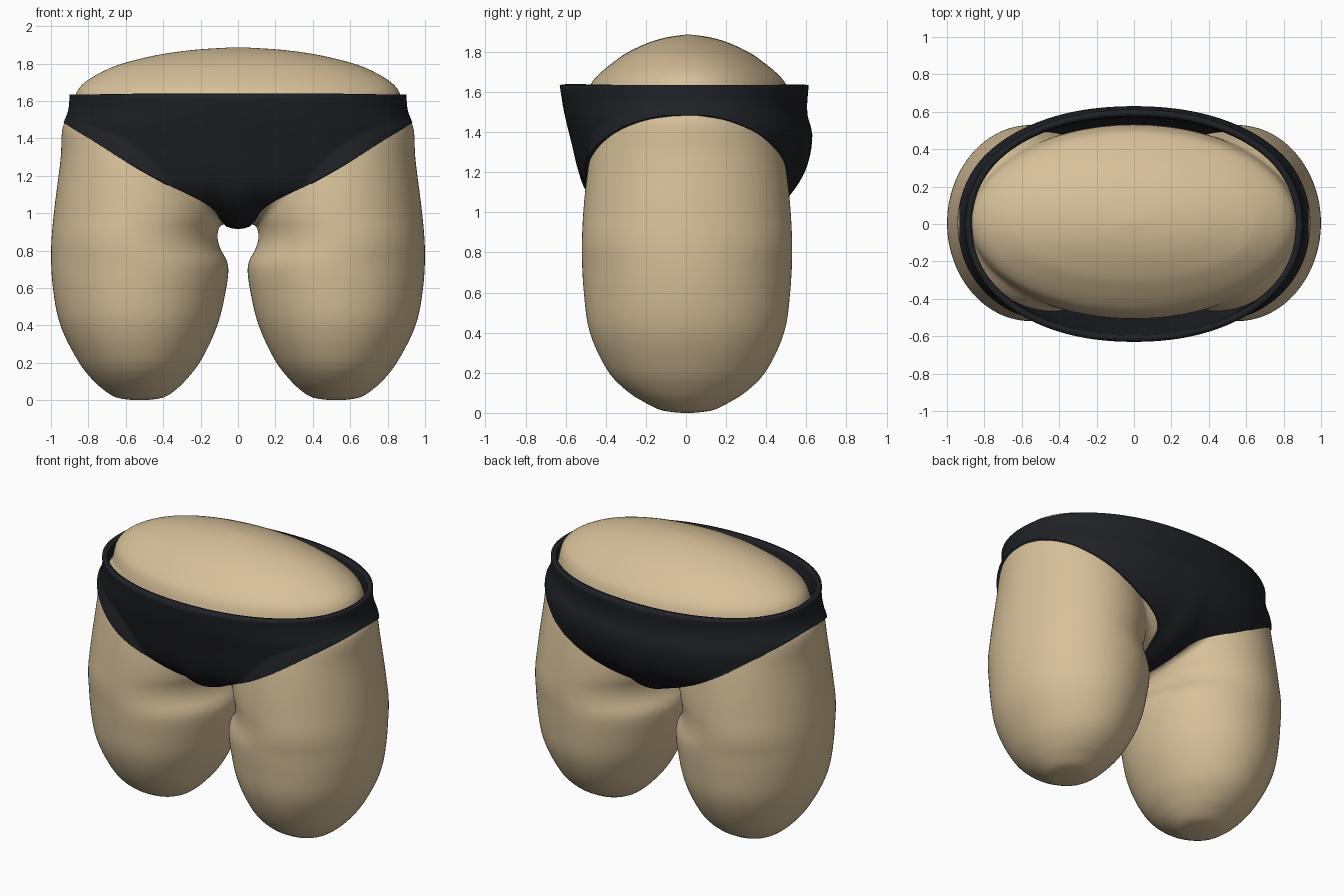
import bpy, bmesh, math

if "Cube" in bpy.data.objects:
    bpy.data.objects.remove(bpy.data.objects["Cube"])


def curve(pts, z):
    """Smooth interpolation of a short list of (z, value) points."""
    if z <= pts[0][0]:
        return pts[0][1]
    if z >= pts[-1][0]:
        return pts[-1][1]
    n = len(pts)

    def slope(i):
        a, b = pts[max(i - 1, 0)], pts[min(i + 1, n - 1)]
        return (b[1] - a[1]) / (b[0] - a[0])
    for i in range(n - 1):
        (z0, v0), (z1, v1) = pts[i], pts[i + 1]
        if z <= z1:
            h = z1 - z0
            t = (z - z0) / h
            v = ((2*t**3 - 3*t*t + 1) * v0 + (t**3 - 2*t*t + t) * h * slope(i)
                 + (3*t*t - 2*t**3) * v1 + (t**3 - t*t) * h * slope(i + 1))
            return min(max(v, min(v0, v1)), max(v0, v1))


def material(name, rgb):
    m = bpy.data.materials.new(name)
    m.diffuse_color = (*rgb, 1)
    m.use_nodes = True
    m.node_tree.nodes["Principled BSDF"].inputs["Base Color"].default_value = m.diffuse_color
    return m


def finish(bm, name, mat):
    bmesh.ops.recalc_face_normals(bm, faces=bm.faces)
    for f in bm.faces:
        f.smooth = True
    me = bpy.data.meshes.new(name)
    bm.to_mesh(me)
    bm.free()
    me.materials.append(mat)
    ob = bpy.data.objects.new(name, me)
    bpy.context.collection.objects.link(ob)
    return ob


def bridge(bm, rings):
    for a, b in zip(rings, rings[1:]):
        for i in range(len(a)):
            j = (i + 1) % len(a)
            bm.faces.new((a[i], a[j], b[j], b[i]))


def loft(bm, sections, n=64):
    """Closed solid from sections (z, centre x, centre y, rx, ry)."""
    rings = []
    for z, cx, cy, rx, ry in sections:
        rings.append([bm.verts.new((cx + rx * math.cos(2*math.pi*i/n),
                                    cy + ry * math.sin(2*math.pi*i/n), z)) for i in range(n)])
    bridge(bm, rings)
    bm.faces.new(rings[0])
    bm.faces.new(rings[-1])


skin = material("skin", (0.68, 0.53, 0.32))
cloth = material("dark_cloth", (0.014, 0.015, 0.019))

# Thigh profiles
outer = [(0, .56), (.01, .64), (.04, .70), (.1, .77), (.2, .85), (.4, .95), (.6, .99), (.8, 1.0),
         (1.0, .985), (1.3, .948), (1.47, .937), (1.52, .90), (1.6, .82)]
inner = [(0, .49), (.01, .41), (.04, .35), (.1, .285), (.2, .205), (.4, .11), (.6, .062), (.71, .05),
         (.76, .065), (.82, .10), (.9, .11), (.96, .09), (1.05, .08), (1.6, .12)]
depth = [(0, .035), (.01, .12), (.04, .19), (.1, .29), (.2, .39), (.4, .485), (.6, .515), (.8, .525),
         (1.0, .518), (1.2, .497), (1.35, .47), (1.47, .43), (1.6, .34)]


def thigh(z):
    o, i = curve(outer, z), curve(inner, z)
    return (o + i) / 2, (o - i) / 2, curve(depth, z)


# Body: domed waist plus two rounded thigh stumps, fused
bm = bmesh.new()
levels = [0, .004, .01, .02] + [.04 * k for k in range(1, 41)]
for side in (-1, 1):
    loft(bm, [(z, side * thigh(z)[0], .005, thigh(z)[1], thigh(z)[2]) for z in levels])
waist_x = [(.94, .06), (.96, .2), (1.02, .45), (1.15, .75), (1.3, .86), (1.5, .88), (1.64, .867),
           (1.7, .82), (1.76, .72), (1.8, .62), (1.85, .41), (1.875, .22), (1.887, .03)]
waist_y = [(.94, .1), (.96, .2), (1.02, .34), (1.15, .46), (1.3, .51), (1.5, .52), (1.64, .487),
           (1.7, .435), (1.76, .36), (1.8, .30), (1.85, .19), (1.875, .10), (1.887, .015)]
zs = [.94 + .947 * k / 50 for k in range(48)] + [1.84, 1.85, 1.86, 1.87, 1.875, 1.88, 1.884, 1.887]
loft(bm, [(z, 0, .012, curve(waist_x, z), curve(waist_y, z)) for z in sorted(zs)])
body = finish(bm, "body", skin)
mod = body.modifiers.new("fuse", 'REMESH')
mod.mode = 'VOXEL'
mod.voxel_size = .016
mod.use_smooth_shade = True
mod = body.modifiers.new("soften", 'SMOOTH')
mod.factor = .5
mod.iterations = 6

# Briefs: columns hang from a flat waistband to the curved leg hem
TOP = 1.635
width = [(.9, .95), (1.3, .95), (1.45, .943), (1.55, .908), (TOP, .90)]
front = [(.915, 0), (.919, .1), (.932, .2), (.97, .33), (1.02, .42), (1.1, .495), (1.2, .535),
         (1.35, .572), (1.5, .608), (TOP, .63)]
back = [(.915, 0), (.919, .11), (.932, .22), (.97, .36), (1.02, .45), (1.1, .53), (1.22, .60),
        (1.38, .63), (1.5, .604), (TOP, .612)]
hem = [(0, .915), (.08, .915), (.13, .98), (.2, 1.03), (.42, 1.135), (.63, 1.245), (.84, 1.37), (1, 1.455)]
N, ROWS = 192, 30
bm = bmesh.new()
rings = []
for r in range(ROWS + 1):
    t = (r / ROWS) ** 1.6
    ring = []
    for i in range(N):
        a = 2 * math.pi * i / N
        u, s = math.cos(a), math.sin(a)
        bump = 3 * min(abs(u), .1) ** 2
        low = curve(hem, abs(u)) + bump
        if s > 0:
            low -= .08 * max(0, abs(u) - .1) * (1 - abs(u))
        z = low + (TOP - low) * t
        x = u * curve(width, z)
        y = curve(back if s > 0 else front, z - bump * (1 - t)) * max(0, 1 - abs(u) ** 2.15) ** (1 / 2.15)
        # keep the cloth outside the thighs
        cx, rx, ry = thigh(z)
        k = 1 - ((abs(x) - cx) / (rx + .012)) ** 2
        if k > 0 and abs(u) > .1 and abs(s) > 1e-5:
            y = max(y, (ry + .012) * math.sqrt(k))
        ring.append(bm.verts.new((x, math.copysign(y, s), z)))
    rings.append(ring)
bridge(bm, rings)
bmesh.ops.remove_doubles(bm, verts=bm.verts, dist=.0005)
briefs = finish(bm, "briefs", cloth)
mod = briefs.modifiers.new("thickness", 'SOLIDIFY')
mod.thickness = .035
mod.offset = -1
bpy.context.view_layer.objects.active = briefs
briefs.select_set(True)
bpy.ops.object.shade_smooth_by_angle(angle=math.radians(50))
